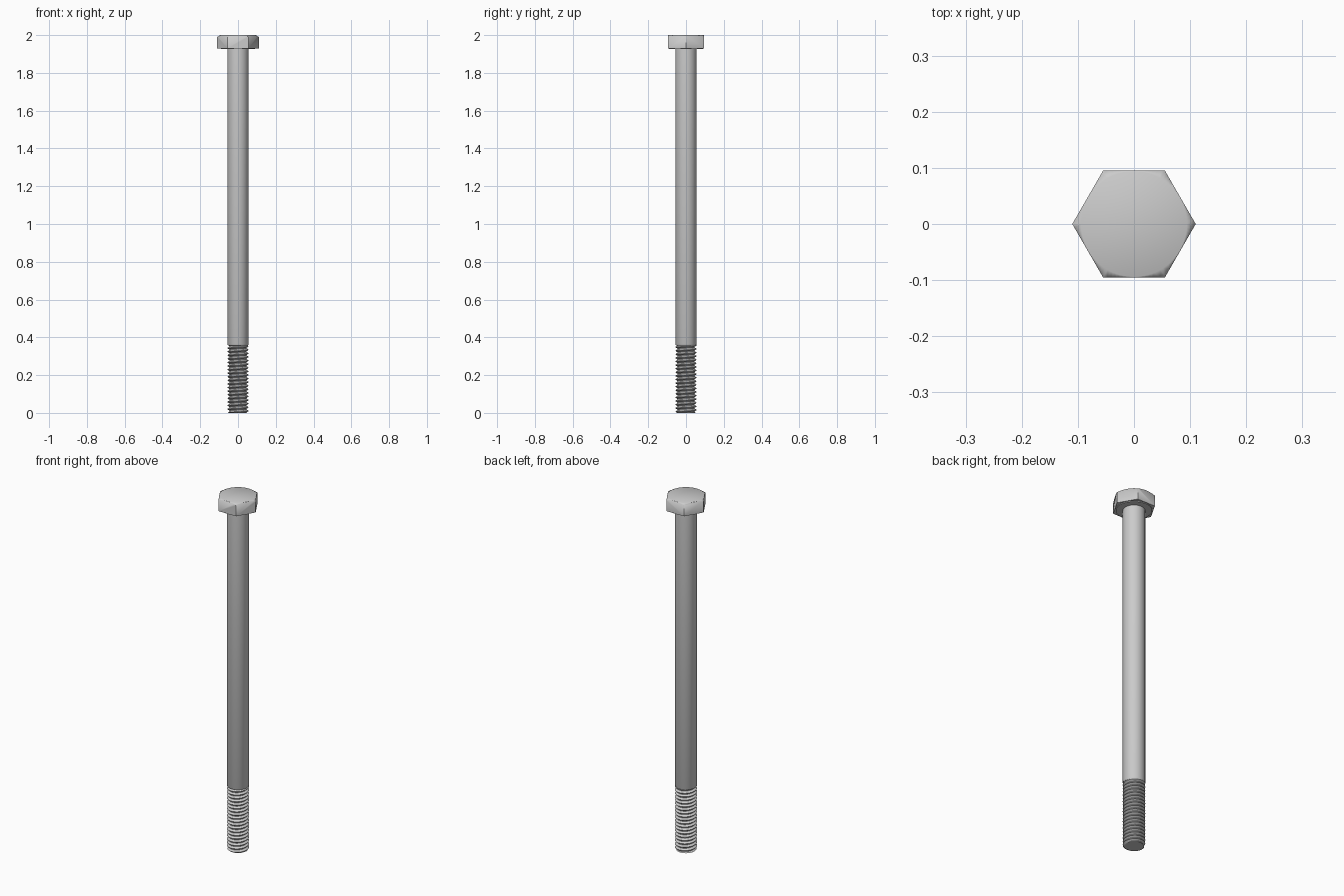
import bpy, bmesh, math

if "Cube" in bpy.data.objects:
    bpy.data.objects.remove(bpy.data.objects["Cube"])

R, ROOT = 0.056, 0.045        # shank radius, thread root radius
THREAD_TOP, PITCH = 0.36, 0.019


def finish(bm, name, angle=30):
    bmesh.ops.remove_doubles(bm, verts=bm.verts, dist=1e-5)
    bmesh.ops.recalc_face_normals(bm, faces=bm.faces)
    me = bpy.data.meshes.new(name)
    bm.to_mesh(me)
    bm.free()
    ob = bpy.data.objects.new(name, me)
    bpy.context.collection.objects.link(ob)
    bpy.ops.object.select_all(action='DESELECT')
    bpy.context.view_layer.objects.active = ob
    ob.select_set(True)
    bpy.ops.object.shade_smooth_by_angle(angle=math.radians(angle))
    return ob


def lathe(name, profile, n=64):
    """Revolve (radius, z) points around z and cap both ends."""
    bm = bmesh.new()
    rings = [[bm.verts.new((r * math.cos(2 * math.pi * i / n),
                            r * math.sin(2 * math.pi * i / n), z))
              for i in range(n)] for r, z in profile]
    for a, b in zip(rings, rings[1:]):
        for i in range(n):
            j = (i + 1) % n
            bm.faces.new((a[i], a[j], b[j], b[i]))
    bm.faces.new(rings[0])
    bm.faces.new(rings[-1])
    return finish(bm, name)


# Plain shank with a small chamfer where the thread begins
lathe("shank", [(ROOT, 0.354), (R - 0.003, 0.358), (R, 0.364), (R, 1.935)])

# Washer face under the head
lathe("washer_face", [(0.09, 1.926), (0.09, 1.935)])

# Hexagonal head, corners trimmed by a cone
bm = bmesh.new()
rings = [[bm.verts.new((0.11 * math.cos(k * math.pi / 3),
                        0.11 * math.sin(k * math.pi / 3), z))
          for k in range(6)] for z in (1.93, 2.0)]
for k in range(6):
    j = (k + 1) % 6
    bm.faces.new((rings[0][k], rings[0][j], rings[1][j], rings[1][k]))
bm.faces.new(rings[0])
bm.faces.new(rings[1])
head = finish(bm, "hex_head", 15)
cone = lathe("head_chamfer_cutter",
             [(0.15, 1.9), (0.15, 1.9675), (0.094, 2.0), (0.05, 2.02)], 96)
mod = head.modifiers.new("chamfer", 'BOOLEAN')
mod.operation, mod.solver, mod.object = 'INTERSECT', 'EXACT', cone
bpy.context.view_layer.objects.active = head
bpy.ops.object.modifier_apply(modifier=mod.name)
bpy.data.objects.remove(cone)

# Helical thread: a V profile swept upward, trimmed at both ends
SEG = 48
section = [(ROOT, 0.0), (ROOT, 0.15), (R, 0.52), (R, 0.63), (ROOT, 1.0)]
bm = bmesh.new()
turns = int(THREAD_TOP / PITCH) + 2
prev = None
for s in range(turns * SEG + 1):
    a = 2 * math.pi * s / SEG
    ring = []
    for r, t in section:
        z = min(max((s / SEG - 1 + t) * PITCH, 0.0), THREAD_TOP)
        r = min(r, 0.05 + z)
        ring.append(bm.verts.new((r * math.cos(a), r * math.sin(a), z)))
    if prev:
        for k in range(len(section) - 1):
            bm.faces.new((prev[k], ring[k], ring[k + 1], prev[k + 1]))
    prev = ring
bmesh.ops.dissolve_degenerate(bm, dist=1e-6, edges=bm.edges)
finish(bm, "thread", 30)

# Solid core closing the tip
lathe("thread_core", [(ROOT + 0.002, 0.0), (ROOT - 0.001, 0.004), (ROOT - 0.001, 0.36)], SEG)
